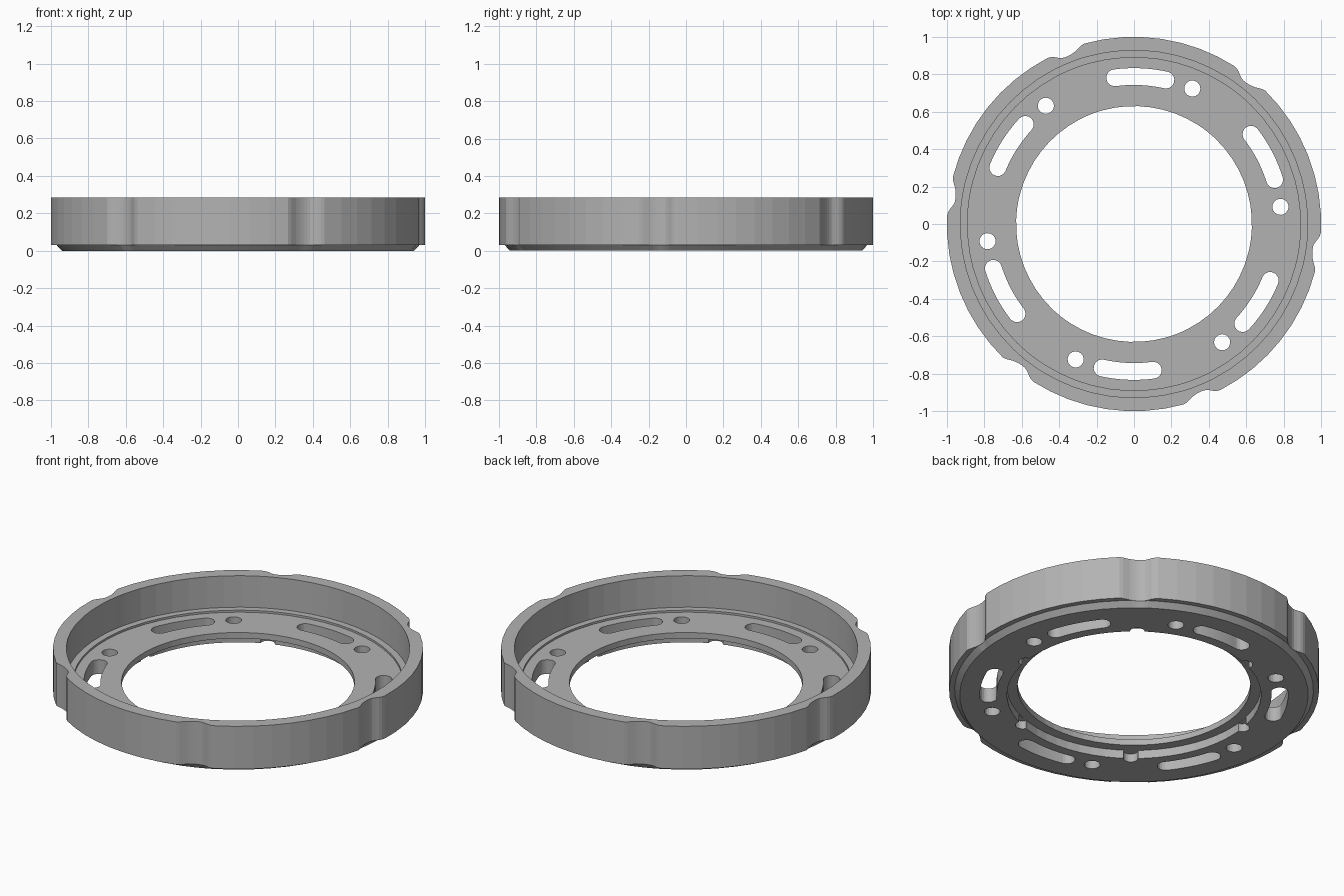
import bpy
import bmesh
from math import cos, sin, radians

cube = bpy.data.objects.get("Cube")
if cube:
    bpy.data.objects.remove(cube)

grey = bpy.data.materials.new("satin_grey")
grey.use_nodes = True
colour = (0.45, 0.45, 0.45, 1)
grey.diffuse_color = colour
grey.node_tree.nodes["Principled BSDF"].inputs["Base Color"].default_value = colour

SIXTH = 60
DIP_ANGLE = 51.5      # centre of the first rim dip
FLOOR, RECESS = 0.085, 0.05
SLOT_RADIUS = 0.788


def polar(r, degrees, z=0.0):
    a = radians(degrees)
    return (r * cos(a), r * sin(a), z)


def make_object(name, bm):
    bmesh.ops.recalc_face_normals(bm, faces=bm.faces)
    mesh = bpy.data.meshes.new(name)
    bm.to_mesh(mesh)
    bm.free()
    mesh.materials.append(grey)
    obj = bpy.data.objects.new(name, mesh)
    bpy.context.collection.objects.link(obj)
    return obj


def prism(bm, points, bottom, top):
    """Upright closed prism from a flat outline."""
    low = [bm.verts.new((p[0], p[1], bottom)) for p in points]
    high = [bm.verts.new((p[0], p[1], top)) for p in points]
    bm.faces.new(low)
    bm.faces.new(high)
    n = len(points)
    for i in range(n):
        j = (i + 1) % n
        bm.faces.new((low[i], low[j], high[j], high[i]))


def slot_outline(r, start, end, half_width, steps=10):
    """Curved slot with round ends; a zero-length slot is a circle."""
    pts = []
    if end > start:
        for i in range(1, steps):
            pts.append(polar(r + half_width, start + (end - start) * i / steps))
    for centre, turn in ((end, 0), (start, 180)):
        cx, cy, _ = polar(r, centre)
        last = steps if end == start else steps + 1
        for i in range(last):
            x, y, _ = polar(half_width, centre + turn + 180 * i / steps)
            pts.append((cx + x, cy + y))
        if turn == 0 and end > start:
            for i in range(1, steps):
                pts.append(polar(r - half_width, end + (start - end) * i / steps))
    return pts


# Ring body: a lathed cup profile whose outer wall dips six times
dip = [1.0, 0.994, 0.985, 0.976, 0.97, 0.966, 0.964,
       0.964, 0.967, 0.976, 0.988, 0.996, 1.0]
stations = []
for k in range(6):
    base = DIP_ANGLE + SIXTH * k
    stations += [(base + i - 6, r) for i, r in enumerate(dip)]
    stations += [(base + a, 1.0) for a in range(12, 54, 6)]

bm = bmesh.new()
rings = []
for angle, outer in stations:
    profile = [
        (0.687, 0), (0.942, 0), (min(0.97, outer - 0.001), 0.03), (outer, 0.03),
        (outer, 0.285), (0.928, 0.285), (0.928, FLOOR + 0.012),
        (0.89, FLOOR + 0.012), (0.89, FLOOR), (0.63, FLOOR),
        (0.63, RECESS), (0.687, RECESS),
    ]
    rings.append([bm.verts.new(polar(r, angle, z)) for r, z in profile])
for a, b in zip(rings, rings[1:] + rings[:1]):
    for i in range(len(a)):
        j = (i + 1) % len(a)
        bm.faces.new((a[i], a[j], b[j], b[i]))
body = make_object("ring_body", bm)

# Cutter: slots and round holes through the floor, scallops under the lip
bm = bmesh.new()
for k in range(6):
    turn = SIXTH * k
    prism(bm, slot_outline(SLOT_RADIUS, 77.5 + turn, 97.5 + turn, 0.045), -0.1, 0.2)
    prism(bm, slot_outline(SLOT_RADIUS, 66.7 + turn, 66.7 + turn, 0.043), -0.1, 0.2)
    scallop = DIP_ANGLE + turn
    prism(bm, slot_outline(0.685, scallop, scallop, 0.04), -0.1, RECESS - 0.001)
cutter = make_object("floor_cutter", bm)
cutter.hide_render = True

cut = body.modifiers.new("floor_openings", "BOOLEAN")
cut.operation = "DIFFERENCE"
cut.solver = "EXACT"
cut.object = cutter
bpy.context.view_layer.objects.active = body
body.select_set(True)
bpy.ops.object.modifier_apply(modifier=cut.name)
bpy.data.objects.remove(cutter)

# Soften the fine dips and openings, keep the real edges crisp
bpy.ops.object.shade_smooth_by_angle(angle=radians(5))
